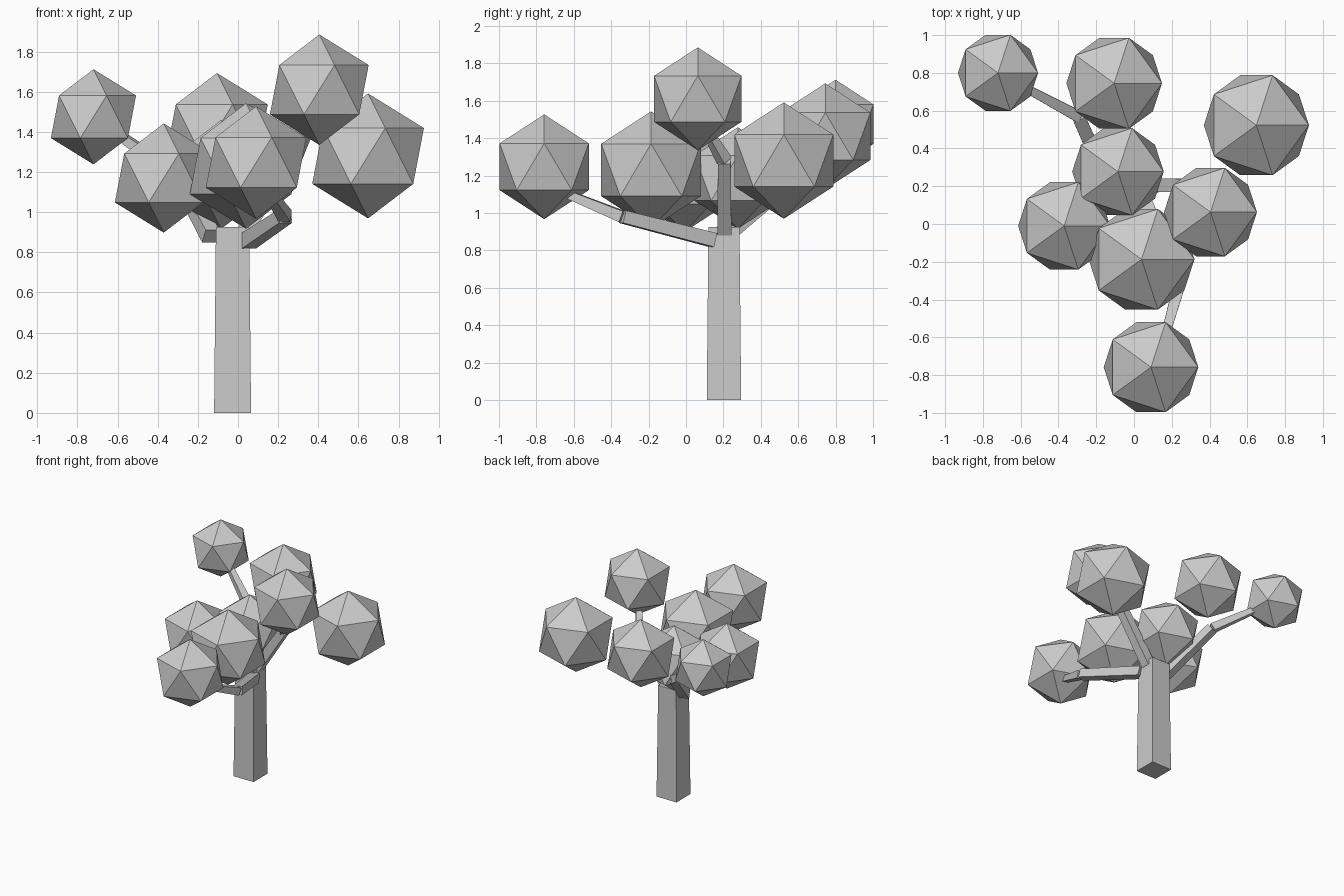
import bpy, math
from mathutils import Vector, Matrix

if "Cube" in bpy.data.objects:
    bpy.data.objects.remove(bpy.data.objects["Cube"])


def square_beam(name, start, end, half_start, half_end):
    """Tapered four-sided beam running between two points."""
    a, b = Vector(start), Vector(end)
    d = b - a
    bpy.ops.mesh.primitive_cone_add(vertices=4, radius1=half_start * math.sqrt(2),
                                    radius2=half_end * math.sqrt(2), depth=d.length)
    ob = bpy.context.object
    ob.name = name
    ob.data.transform(Matrix.Rotation(math.radians(45), 4, 'Z'))
    if d.xy.length > 1e-4:
        ob.rotation_euler = d.to_track_quat('Z', 'Y').to_euler()
    ob.location = (a + b) / 2
    return ob


# Trunk
square_beam("trunk", (-0.027, 0.203, 0), (-0.027, 0.203, 0.925), 0.092, 0.083)

# Bent branches: base, elbow, tip
branches = {
    "front_branch": [(0.05, 0.145, 0.855), (0.235, -0.34, 0.98), (0.14, -0.68, 1.12)],
    "left_branch": [(-0.135, 0.21, 0.88), (-0.295, 0.57, 1.18), (-0.63, 0.75, 1.41)],
    "right_branch": [(0.03, 0.205, 0.90), (0.28, 0.205, 1.28), (0.37, 0.10, 1.46)],
}
for name, (base, elbow, tip) in branches.items():
    square_beam(name + "_lower", base, elbow, 0.038, 0.034)
    square_beam(name + "_upper", elbow, tip, 0.031, 0.02)

# Faceted leaf clumps: centre and radius
clumps = [
    ((-0.72, 0.80, 1.475), 0.237),
    ((-0.37, -0.01, 1.17), 0.272),
    ((-0.105, 0.745, 1.41), 0.283),
    ((0.04, -0.187, 1.23), 0.313),
    ((0.09, -0.758, 1.247), 0.28),
    ((0.405, 0.063, 1.61), 0.275),
    ((0.648, 0.523, 1.28), 0.311),
    ((-0.085, 0.277, 1.187), 0.271),
]
for i, (centre, radius) in enumerate(clumps, 1):
    bpy.ops.mesh.primitive_ico_sphere_add(subdivisions=1, radius=radius, location=centre)
    bpy.context.object.name = f"leaf_clump_{i}"
